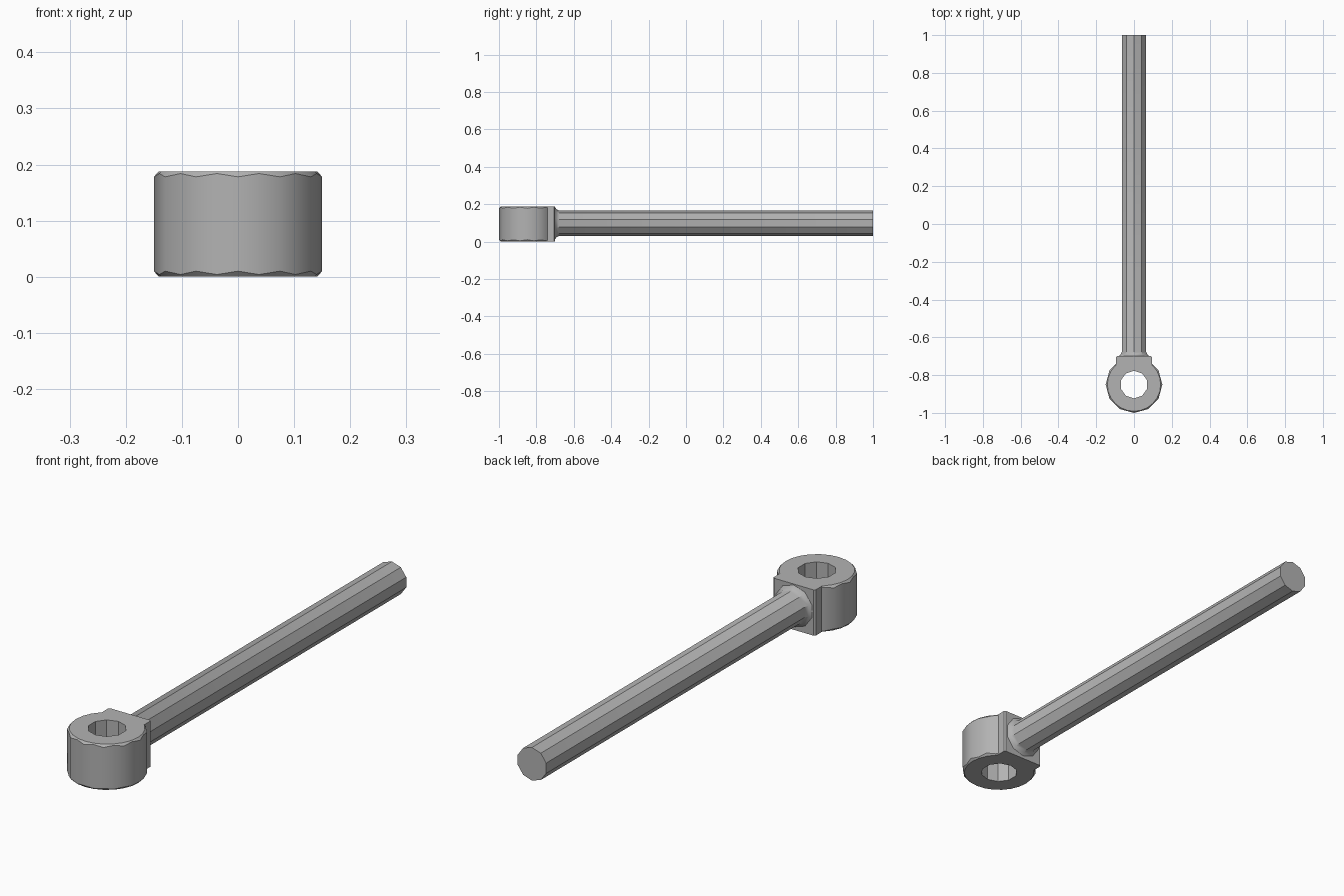
import bpy, bmesh
from math import sin, cos, pi

cube = bpy.data.objects.get("Cube")
if cube:
    bpy.data.objects.remove(cube, do_unlink=True)

HEIGHT, HEAD_Y, ROD_Z = 0.188, -0.85, 0.098

steel = bpy.data.materials.new("grey steel")
steel.use_nodes = True
steel.diffuse_color = (0.45, 0.45, 0.45, 1)
steel.node_tree.nodes["Principled BSDF"].inputs["Base Color"].default_value = (0.45, 0.45, 0.45, 1)


def make_object(name, bm):
    bmesh.ops.recalc_face_normals(bm, faces=bm.faces)
    mesh = bpy.data.meshes.new(name)
    bm.to_mesh(mesh)
    bm.free()
    mesh.materials.append(steel)
    obj = bpy.data.objects.new(name, mesh)
    bpy.context.collection.objects.link(obj)
    return obj


def bridge(bm, a, b):
    for i in range(len(a)):
        j = (i + 1) % len(a)
        bm.faces.new((a[i], a[j], b[j], b[i]))


# Twelve-sided head; the conical chamfer bites deeper at the corners
def head_ring(bm, rule):
    ring = []
    for i in range(24):
        r, z = rule(i % 2 == 0)
        a = pi / 2 + i * pi / 12
        ring.append(bm.verts.new((r * cos(a), HEAD_Y + r * sin(a), z)))
    return ring


bm = bmesh.new()
flat = 0.15 * cos(pi / 12)
rules = [
    lambda corner: (0.141, 0),
    lambda corner: (0.15, 0.01) if corner else (flat, 0.004),
    lambda corner: (0.15, HEIGHT - 0.01) if corner else (flat, HEIGHT - 0.004),
    lambda corner: (0.141, HEIGHT),
]
rings = [head_ring(bm, rule) for rule in rules]
for a, b in zip(rings, rings[1:]):
    bridge(bm, a, b)
bm.faces.new(rings[0])
bm.faces.new(rings[-1])
head = make_object("eye_head", bm)

# Square shoulder between head and rod, with slightly broken back corners
bm = bmesh.new()
outline = [(-0.096, -0.85), (0.096, -0.85), (0.096, -0.706), (0.09, -0.7), (-0.09, -0.7), (-0.096, -0.706)]
base = bm.faces.new([bm.verts.new((x, y, 0)) for x, y in outline])
top = bmesh.ops.extrude_face_region(bm, geom=[base])
bmesh.ops.translate(bm, vec=(0, 0, HEIGHT),
                    verts=[v for v in top["geom"] if isinstance(v, bmesh.types.BMVert)])
shoulder = make_object("shoulder", bm)

# Ten-sided rod with a flared root
bm = bmesh.new()
rings = []
for y, r in [(-0.72, 0.086), (-0.7, 0.086), (-0.692, 0.075), (-0.678, 0.068), (1, 0.068)]:
    rings.append([bm.verts.new((r * sin(i * pi / 5), y, ROD_Z + r * cos(i * pi / 5))) for i in range(10)])
for a, b in zip(rings, rings[1:]):
    bridge(bm, a, b)
bm.faces.new(rings[0])
bm.faces.new(rings[-1])
rod = make_object("rod", bm)

# Ten-sided through hole cutter
bm = bmesh.new()
bmesh.ops.create_cone(bm, cap_ends=True, segments=10, radius1=0.073, radius2=0.073, depth=0.5)
bmesh.ops.translate(bm, verts=bm.verts, vec=(0, HEAD_Y, HEIGHT / 2))
cutter = make_object("hole_cutter", bm)
cutter.hide_render = True

# Join the solids, then cut the eye
bpy.context.view_layer.objects.active = head
for part, operation in [(shoulder, "UNION"), (rod, "UNION"), (cutter, "DIFFERENCE")]:
    mod = head.modifiers.new(part.name, "BOOLEAN")
    mod.object, mod.operation, mod.solver = part, operation, "EXACT"
    bpy.ops.object.modifier_apply(modifier=mod.name)
    bpy.data.objects.remove(part, do_unlink=True)
head.name = "eye_bolt"

bpy.ops.object.select_all(action="DESELECT")
head.select_set(True)
bpy.ops.object.shade_smooth_by_angle(angle=pi / 6 + 0.02)
